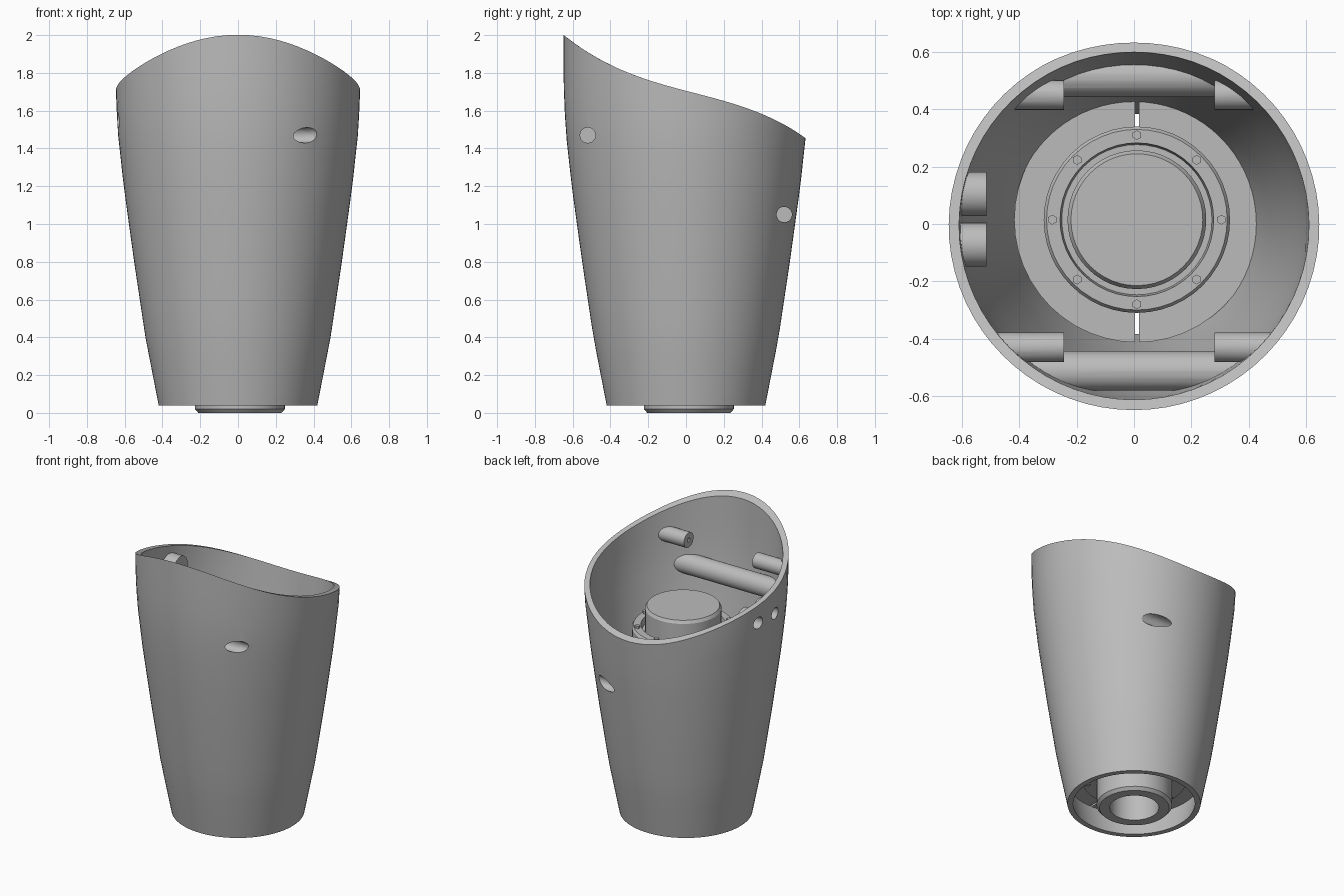
import bpy
import bmesh
from math import sin, cos, pi, radians
from mathutils import Matrix, Vector

cube = bpy.data.objects.get("Cube")
if cube:
    bpy.data.objects.remove(cube, do_unlink=True)

grey = bpy.data.materials.new("plain_grey")
grey.use_nodes = True
grey.diffuse_color = (0.5, 0.5, 0.5, 1)
grey.node_tree.nodes["Principled BSDF"].inputs["Base Color"].default_value = (0.5, 0.5, 0.5, 1)

SEG = 72
WALL = 0.036
CENTRE = Vector((0.01, 0.015, 0))
PROFILE = [(0.04, 0.42), (0.4, 0.49), (0.8, 0.55), (1.2, 0.605), (1.5, 0.638), (1.72, 0.647), (2.1, 0.65)]


def finish(name, bm):
    bmesh.ops.recalc_face_normals(bm, faces=bm.faces)
    mesh = bpy.data.meshes.new(name)
    bm.to_mesh(mesh)
    bm.free()
    mesh.materials.append(grey)
    obj = bpy.data.objects.new(name, mesh)
    bpy.context.collection.objects.link(obj)
    return obj


def activate(obj):
    bpy.ops.object.select_all(action='DESELECT')
    obj.select_set(True)
    bpy.context.view_layer.objects.active = obj


def smooth(obj):
    activate(obj)
    bpy.ops.object.shade_smooth_by_angle(angle=radians(30))


def boolean(obj, other, operation):
    mod = obj.modifiers.new("cut", 'BOOLEAN')
    mod.operation = operation
    mod.solver = 'EXACT'
    mod.object = other
    activate(obj)
    bpy.ops.object.modifier_apply(modifier=mod.name)


def shell_radius(z):
    for (z0, r0), (z1, r1) in zip(PROFILE, PROFILE[1:]):
        if z <= z1:
            return r0 + (r1 - r0) * (z - z0) / (z1 - z0)
    return PROFILE[-1][1]


def rim_height(y):
    return 1.705 - 0.26 * y + 0.054 * y * y - 0.391 * y ** 3


def shell_rings(bm, inset, steps=14):
    # rings rising from the base to the wavy rim
    rings = []
    for i in range(steps + 1):
        ring = []
        for k in range(SEG):
            a = 2 * pi * k / SEG
            top = rim_height((0.647 - inset) * sin(a))
            z = 0.04 + (top - 0.04) * i / steps
            r = shell_radius(z) - inset
            ring.append(bm.verts.new((r * cos(a), r * sin(a), z)))
        rings.append(ring)
    return rings


def bridge(bm, rings):
    for low, high in zip(rings, rings[1:]):
        for k in range(len(low)):
            n = (k + 1) % len(low)
            bm.faces.new((low[k], low[n], high[n], high[k]))


def cylinder_x(name, x0, x1, y, z, r, segments=32):
    bm = bmesh.new()
    place = Matrix.Translation(((x0 + x1) / 2, y, z)) @ Matrix.Rotation(pi / 2, 4, 'Y')
    bmesh.ops.create_cone(bm, cap_ends=True, segments=segments, radius1=r, radius2=r,
                          depth=abs(x1 - x0), matrix=place)
    return finish(name, bm)


def lathe(name, points, segments=48):
    # closed profile spun about the vertical core axis
    bm = bmesh.new()
    verts = [bm.verts.new(CENTRE + Vector((r, 0, z))) for r, z in points]
    edges = [bm.edges.new((verts[i - 1], verts[i])) for i in range(len(verts))]
    bmesh.ops.spin(bm, geom=verts + edges, cent=CENTRE, axis=(0, 0, 1),
                   angle=2 * pi, steps=segments, use_merge=True)
    bmesh.ops.remove_doubles(bm, verts=bm.verts, dist=0.0005)
    return finish(name, bm)


# Outer shell: tapered hollow wall with a slanted wavy rim
bm = bmesh.new()
outer, inner = shell_rings(bm, 0), shell_rings(bm, WALL)
bridge(bm, outer + inner[::-1] + [outer[0]])
shell = finish("outer_shell", bm)

# Solid used to trim the fittings to the wall
bm = bmesh.new()
rings = shell_rings(bm, 0.012)
bridge(bm, rings)
bm.faces.new(rings[0])
bm.faces.new(rings[-1])
bmesh.ops.triangulate(bm, faces=[f for f in bm.faces if len(f.verts) > 4])
trim = finish("trim_helper", bm)
trim.hide_render = True

# Cross rods, each with a pair of stubs above it
fittings, bores = [], []
for label, side, rod_z in (("front", -1, 1.47), ("back", 1, 1.05)):
    rod = cylinder_x(label + "_cross_rod", -0.45, 0.45, side * 0.512, rod_z, 0.069)
    bore = cylinder_x("bore_helper", -0.1, 0.7, side * 0.52, rod_z, 0.041, 20)
    boolean(rod, trim, 'INTERSECT')
    boolean(rod, bore, 'DIFFERENCE')
    boolean(shell, bore, 'DIFFERENCE')
    fittings.append(rod)
    bores.append(bore)
    stub_y = 0.45 if side > 0 else -0.43
    for hand, x0, x1 in (("left", 0.28, 0.55), ("right", -0.245, -0.55)):
        stub = cylinder_x(label + "_" + hand + "_stub", x0, x1, stub_y, rod_z + 0.21, 0.052, 24)
        pilot = cylinder_x("bore_helper", x0 * 0.8, x0 * 1.4, stub_y, rod_z + 0.21, 0.014, 10)
        boolean(stub, trim, 'INTERSECT')
        boolean(stub, pilot, 'DIFFERENCE')
        fittings.append(stub)
        bores.append(pilot)

# Two side sockets opening through the wall
for label, y in (("back", 0.105), ("front", -0.072)):
    socket = cylinder_x(label + "_side_socket", -0.7, -0.515, y, 1.55, 0.077)
    bore = cylinder_x("bore_helper", -0.8, -0.55, y, 1.55, 0.041, 20)
    boolean(socket, trim, 'INTERSECT')
    boolean(socket, bore, 'DIFFERENCE')
    boolean(shell, bore, 'DIFFERENCE')
    fittings.append(socket)
    bores.append(bore)

# Split floor flange around the core
flange = lathe("floor_flange", [(0.23, 0.2), (0.428, 0.2), (0.428, 0.26), (0.23, 0.26)])
bm = bmesh.new()
bmesh.ops.create_cube(bm, size=1, matrix=Matrix.Translation((0.01, 0, 0.23)) @ Matrix.Diagonal((0.014, 2, 1, 1)))
slit = finish("bore_helper", bm)
boolean(flange, slit, 'DIFFERENCE')
bores.append(slit)

# Core: hollow foot, tall body, stepped collar and raised cap
core = lathe("core_body", [
    (0, 0.45), (0.155, 0.45), (0.155, 0), (0.22, 0), (0.238, 0.02), (0.238, 0.19), (0.325, 0.19),
    (0.325, 1.32), (0.315, 1.335), (0.268, 1.335), (0.262, 1.29), (0.242, 1.29),
    (0.242, 1.45), (0.23, 1.47), (0, 1.47)])

# Screw heads on the collar and under the flange
bm = bmesh.new()
for k in range(8):
    a = k * pi / 4
    for z in (1.34, 0.193):
        spot = CENTRE + Vector((0.295 * cos(a), 0.295 * sin(a), z))
        bmesh.ops.create_cone(bm, cap_ends=True, segments=6, radius1=0.017, radius2=0.017,
                              depth=0.025, matrix=Matrix.Translation(spot))
screws = finish("screw_heads", bm)

for helper in bores + [trim]:
    bpy.data.objects.remove(helper, do_unlink=True)
for part in fittings + [shell, flange, core]:
    smooth(part)
